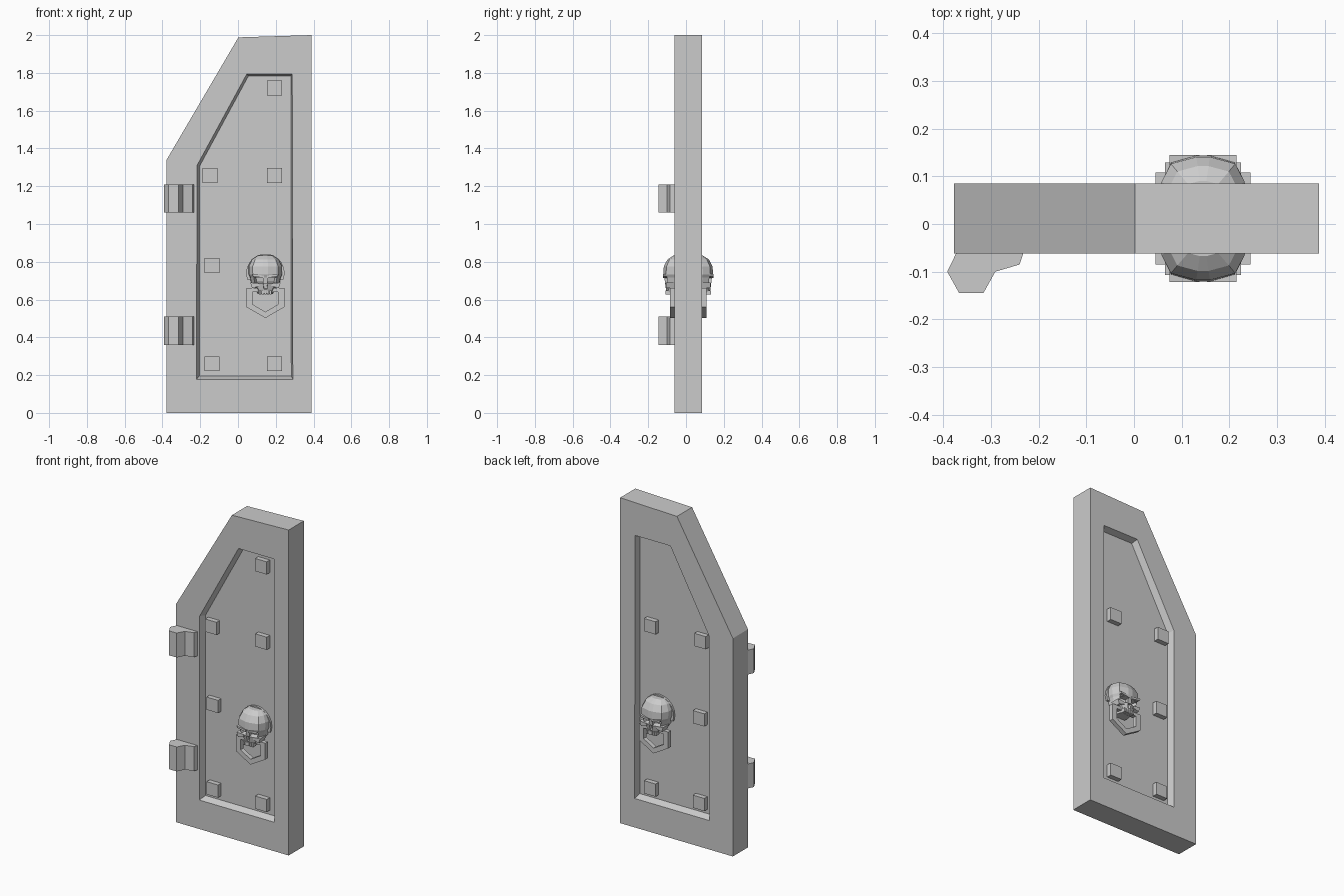
import bpy, bmesh, math
from mathutils import Vector

cube = bpy.data.objects.get("Cube")
if cube:
    bpy.data.objects.remove(cube, do_unlink=True)

stone = bpy.data.materials.new("grey_stone")
stone.use_nodes = True
stone.diffuse_color = (0.6, 0.6, 0.6, 1)
stone.node_tree.nodes["Principled BSDF"].inputs["Base Color"].default_value = (0.6, 0.6, 0.6, 1)

MID = 0.0115                      # y of the slab's middle plane
FACE, FLOOR = 0.0735, 0.034       # distances of slab face and panel floor from it
SKULL_X = 0.145
SIDES = {"front": -1, "back": 1}


def finish(bm, name):
    bmesh.ops.recalc_face_normals(bm, faces=bm.faces)
    mesh = bpy.data.meshes.new(name)
    bm.to_mesh(mesh)
    bm.free()
    mesh.materials.append(stone)
    obj = bpy.data.objects.new(name, mesh)
    bpy.context.collection.objects.link(obj)
    return obj


def ring(bm, pts, side, dist):
    return [bm.verts.new((x, MID + side * dist, z)) for x, z in pts]


def bridge(bm, a, b):
    n = len(a)
    for i in range(n):
        j = (i + 1) % n
        bm.faces.new((a[i], a[j], b[j], b[i]))


def plate(name, pts, side, near, far):
    """Extrude an x-z outline between two distances from the middle plane."""
    bm = bmesh.new()
    a, b = ring(bm, pts, side, near), ring(bm, pts, side, far)
    bridge(bm, a, b)
    bm.faces.new(a)
    bm.faces.new(b)
    return finish(bm, name)


def box(name, x, z, w, h, side, near, far):
    pts = [(x + i * w / 2, z + j * h / 2) for i, j in ((-1, -1), (1, -1), (1, 1), (-1, 1))]
    return plate(name, pts, side, near, far)


# Door slab with a bevelled recessed panel on both faces
outer = [(-0.378, 0), (0.388, 0), (0.388, 2), (0.002, 1.988), (-0.378, 1.34)]
inner = [(-0.22, 0.178), (0.29, 0.178), (0.287, 1.795), (0.047, 1.795), (-0.217, 1.31)]
floor = [(-0.205, 0.195), (0.282, 0.195), (0.28, 1.783), (0.055, 1.783), (-0.205, 1.303)]
bm = bmesh.new()
rims = []
for side in SIDES.values():
    o, i, f = ring(bm, outer, side, FACE), ring(bm, inner, side, FACE), ring(bm, floor, side, FLOOR)
    bridge(bm, o, i)
    bridge(bm, i, f)
    bm.faces.new(f)
    rims.append(o)
bridge(bm, *rims)
finish(bm, "door_slab")

# Hinges on the front
knuckle = [(-0.392, -0.10), (-0.367, -0.145), (-0.316, -0.145), (-0.291, -0.10),
           (-0.24, -0.085), (-0.23, -0.055), (-0.37, -0.055)]
for name, low in (("lower_hinge", 0.36), ("upper_hinge", 1.06)):
    bm = bmesh.new()
    a = [bm.verts.new((x, y, low)) for x, y in knuckle]
    b = [bm.verts.new((x, y, low + 0.15)) for x, y in knuckle]
    bridge(bm, a, b)
    bm.faces.new(a)
    bm.faces.new(b)
    finish(bm, name)

# Square studs on the panels; the topmost is only on the front
studs = [(-0.138, 0.26), (0.193, 0.26), (-0.138, 0.78), (-0.148, 1.257), (0.193, 1.257), (0.193, 1.72)]
for label, side in SIDES.items():
    for n, (x, z) in enumerate(studs):
        if label == "front" or z < 1.5:
            box(f"{label}_stud_{n + 1}", x, z, 0.078, 0.078, side, FLOOR - 0.01, 0.064)

# Skull rows (height, half width, depth) and half columns (across, depth fraction)
rows = [(0.63, 0.040, 0.078), (0.655, 0.050, 0.084), (0.685, 0.074, 0.088), (0.718, 0.082, 0.092),
        (0.732, 0.089, 0.098), (0.775, 0.090, 0.095), (0.812, 0.072, 0.076), (0.832, 0.042, 0.045)]
half = [(1, 0), (0.97, 0.45), (0.75, 0.85), (0.16, 1)]
cols = [(-u, v) for u, v in half] + half[::-1]


def skull(name, side):
    bm = bmesh.new()
    loops = [[bm.verts.new((SKULL_X + u * w, MID + side * (FLOOR + v * d), z)) for u, v in cols]
             for z, w, d in rows]
    for a, b in zip(loops, loops[1:]):
        bridge(bm, a, b)
    bm.faces.new(loops[0])
    bm.faces.new(loops[-1])
    bmesh.ops.recalc_face_normals(bm, faces=bm.faces)
    # Sink the eye sockets and the nose
    eyes, nose = [], []
    for f in bm.faces:
        c = f.calc_center_median()
        off = abs(c.x - SKULL_X)
        proud = (c.y - MID) * side > FACE
        if proud and 0.685 < c.z < 0.718 and 0.02 < off < 0.06:
            eyes.append(f)
        elif proud and 0.655 < c.z < 0.685 and off < 0.01:
            nose.append(f)
    bmesh.ops.inset_individual(bm, faces=eyes, thickness=0.004, depth=-0.028)
    bmesh.ops.inset_individual(bm, faces=nose, thickness=0.001, depth=-0.018)
    return finish(bm, name)


# Ring handle with a pointed lower end
def handle(name, side):
    out = [(-0.1, 0.66), (-0.1, 0.56), (0, 0.502), (0.1, 0.56), (0.1, 0.66)]
    hole = [(-0.068, 0.64), (-0.068, 0.575), (0, 0.535), (0.068, 0.575), (0.068, 0.64)]
    bm = bmesh.new()
    loops = []
    for pts in (out, hole):
        pts = [(x + SKULL_X, z) for x, z in pts]
        loops.append([ring(bm, pts, side, d) for d in (0.07, 0.097)])
    (o1, o2), (h1, h2) = loops
    for a, b in ((o1, o2), (o2, h2), (h2, h1), (h1, o1)):
        bridge(bm, a, b)
    return finish(bm, name)


for label, side in SIDES.items():
    skull(f"{label}_skull", side)
    handle(f"{label}_handle", side)
    # Collar plate behind the skull
    arc = [(SKULL_X + 0.102 * math.cos(a), 0.74 + 0.102 * math.sin(a))
           for a in (math.radians(-20 + 220 * k / 12) for k in range(13))]
    plate(f"{label}_skull_collar", arc, side, FLOOR - 0.01, FLOOR + 0.012)
    # Sloping brows, cheekbones and teeth
    for s, hand in ((-1, "right"), (1, "left")):
        brow = [(SKULL_X + s * x, z) for x, z in ((0.008, 0.714), (0.066, 0.724), (0.07, 0.736), (0.008, 0.727))]
        plate(f"{label}_{hand}_brow", brow, side, 0.09, 0.133)
        cheek = [(SKULL_X + s * x, z) for x, z in ((0.03, 0.672), (0.07, 0.66), (0.08, 0.69), (0.036, 0.686))]
        plate(f"{label}_{hand}_cheekbone", cheek, side, 0.06, 0.118)
    for n in range(5):
        box(f"{label}_tooth_{n + 1}", SKULL_X + (n - 2) * 0.014, 0.637, 0.011, 0.022, side, 0.09, 0.121)
